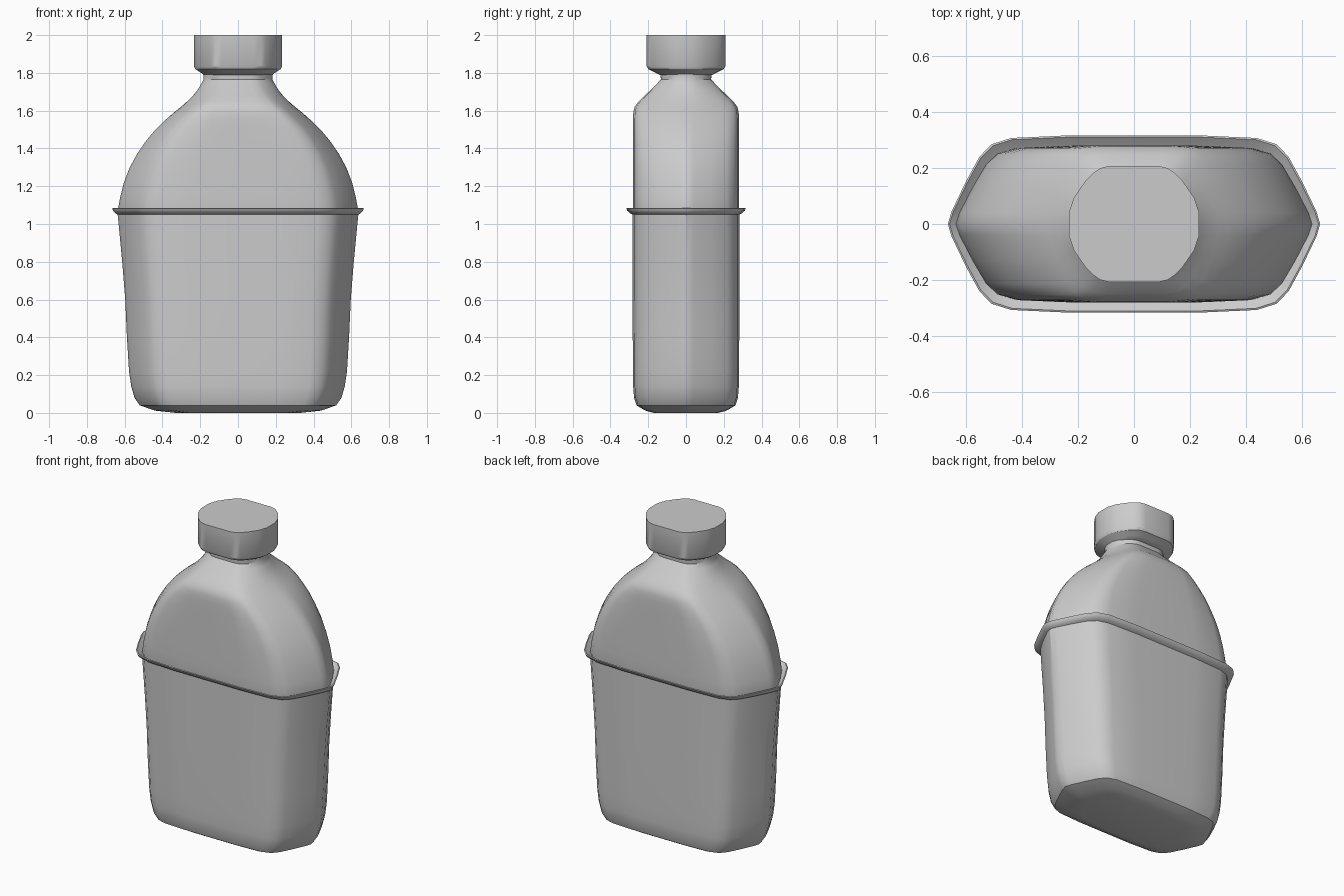
import bpy, bmesh

# Quarter cross-sections (unit half-width, unit half-depth), from +x round to +y
BODY = [(1, 0), (.98, .14), (.905, .47), (.83, .76), (.765, .90), (.66, .97), (.35, 1), (0, 1)]
ROUND = [(1, 0), (1, .2), (.92, .46), (.74, .75), (.62, .88), (.52, .96), (.37, 1), (0, 1)]


def section(w, d, z, t):
    """Full ring: blend body shape (t=0) into the rounded neck shape (t=1)."""
    q = [(w * (a[0] * (1 - t) + b[0] * t), d * (a[1] * (1 - t) + b[1] * t))
         for a, b in zip(BODY, ROUND)]
    half = q + [(-x, y) for x, y in reversed(q[:-1])]
    return [(x, y, z) for x, y in half + [(-x, -y) for x, y in half[1:-1]]]


def loft(name, levels, angle, cap_top=True, cap_bottom=True):
    """levels: (z, half width, half depth, blend)"""
    bm = bmesh.new()
    rings = [[bm.verts.new(p) for p in section(w, d, z, t)] for z, w, d, t in levels]
    n = len(rings[0])
    for lo, hi in zip(rings, rings[1:]):
        for i in range(n):
            j = (i + 1) % n
            bm.faces.new((lo[i], lo[j], hi[j], hi[i]))
    if cap_bottom:
        bm.faces.new(rings[0][::-1])
    if cap_top:
        bm.faces.new(rings[-1])
    me = bpy.data.meshes.new(name)
    bm.to_mesh(me)
    bm.free()
    ob = bpy.data.objects.new(name, me)
    bpy.context.collection.objects.link(ob)
    bpy.ops.object.select_all(action='DESELECT')
    ob.select_set(True)
    bpy.context.view_layer.objects.active = ob
    bpy.ops.object.shade_smooth_by_angle(angle=angle)
    return ob


# Lower cup with rounded base and flared rim lip
loft("cup", [
    (0, .33, .17, 0), (.012, .44, .215, 0), (.04, .52, .262, 0), (.08, .548, .275, 0),
    (.14, .565, .28, 0), (.22, .577, .281, 0), (.4, .588, .282, 0), (.6, .597, .282, 0),
    (.8, .613, .282, 0), (1.05, .637, .282, 0), (1.057, .65, .297, 0),
    (1.07, .662, .311, 0), (1.083, .666, .317, 0), (1.086, .66, .311, 0),
    (1.072, .645, .293, 0), (1.06, .63, .275, 0)], 0.6, cap_top=False)

# Bottle shoulders and neck rising out of the cup
loft("bottle", [
    (1.0, .628, .272, 0), (1.07, .637, .28, 0), (1.14, .624, .281, 0), (1.22, .604, .281, 0),
    (1.3, .573, .281, 0), (1.37, .535, .281, 0), (1.44, .487, .281, .05),
    (1.5, .437, .281, .1), (1.55, .385, .281, .2), (1.59, .34, .279, .3),
    (1.62, .302, .272, .4), (1.65, .268, .25, .55), (1.68, .238, .218, .7),
    (1.71, .214, .187, .85), (1.74, .196, .157, 1), (1.765, .182, .133, 1),
    (1.79, .184, .135, 1), (1.81, .184, .135, 1)], 0.7)

# Screw cap with chamfered underside
loft("cap", [
    (1.79, .178, .14, 1), (1.803, .2, .165, 1), (1.82, .226, .2, 1),
    (1.835, .233, .208, 1), (2.0, .233, .208, 1)], 0.5)
